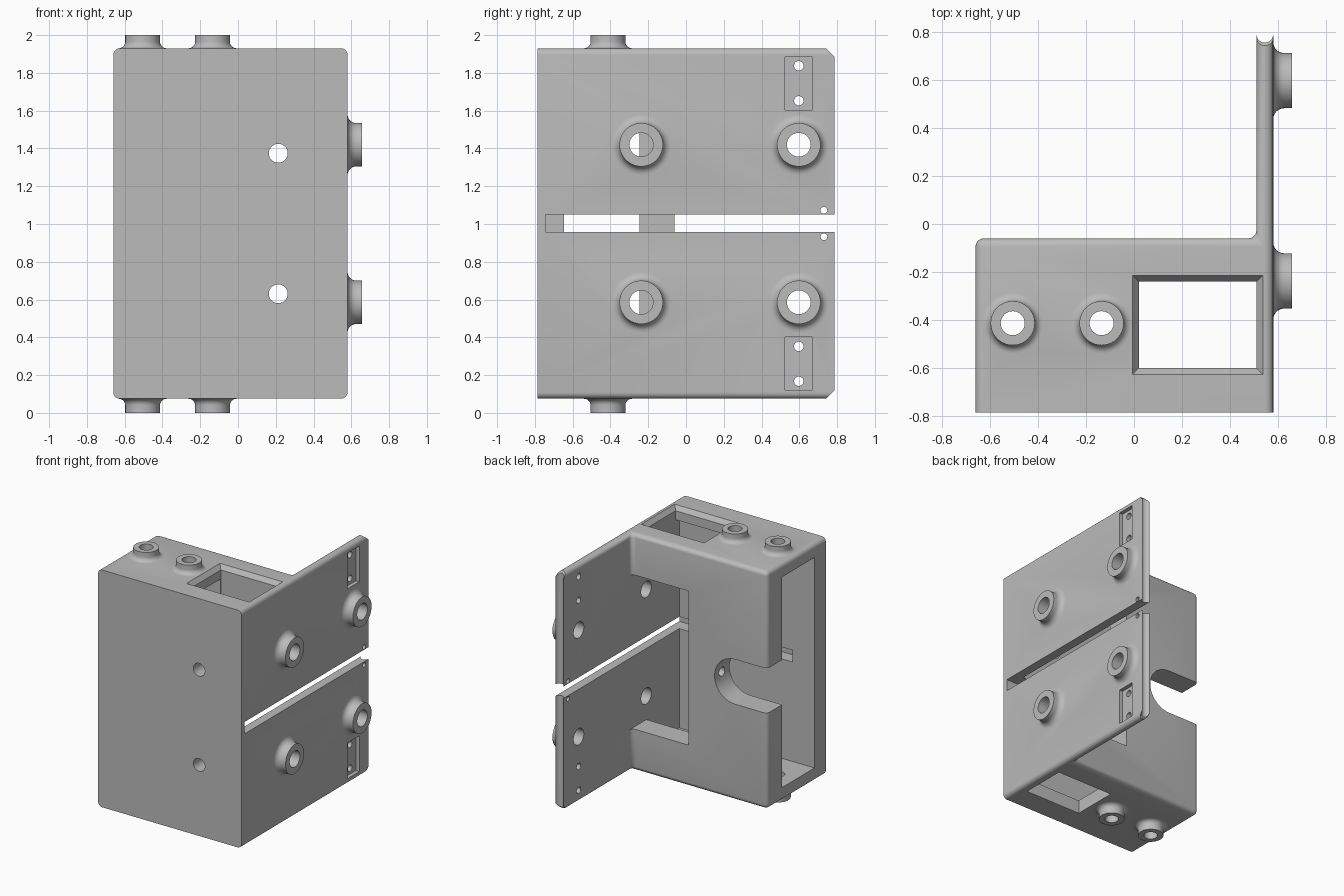
import bpy, bmesh, math
from mathutils import Matrix, Vector

cube = bpy.data.objects.get("Cube")
if cube:
    bpy.data.objects.remove(cube)

grey = bpy.data.materials.new("plain_grey")
grey.use_nodes = True
grey.diffuse_color = (0.5, 0.5, 0.5, 1)
grey.node_tree.nodes["Principled BSDF"].inputs["Base Color"].default_value = (0.5, 0.5, 0.5, 1)

BOTTOM, TOP = 0.075, 1.93
MID = (BOTTOM + TOP) / 2
LEFT, RIGHT, FRONT, BACK = -0.66, 0.58, -0.785, 0.785
PLATE_IN, WALL_BACK = 0.51, -0.06
AXES = {"x": Vector((1, 0, 0)), "-x": Vector((-1, 0, 0)), "y": Vector((0, 1, 0)),
        "z": Vector((0, 0, 1)), "-z": Vector((0, 0, -1))}


def finish(name, bm):
    bmesh.ops.recalc_face_normals(bm, faces=bm.faces[:])
    mesh = bpy.data.meshes.new(name)
    bm.to_mesh(mesh)
    bm.free()
    mesh.materials.append(grey)
    ob = bpy.data.objects.new(name, mesh)
    bpy.context.collection.objects.link(ob)
    return ob


def box(name, x, y, z, flare=0):
    """Box from ranges; flare widens the end at the top of z in x and y."""
    bm = bmesh.new()
    bmesh.ops.create_cube(bm, size=1)
    for v in bm.verts:
        grow = flare if v.co.z > 0 else 0
        v.co = [r[0] - (grow if i < 2 else 0) if c < 0 else r[1] + (grow if i < 2 else 0)
                for i, (c, r) in enumerate(zip(v.co, (x, y, z)))]
    return finish(name, bm)


def revolve(name, profile, base, axis, sides=40):
    """Closed turned solid: profile of (radius, height) pairs along an axis."""
    bm = bmesh.new()
    rings = []
    turn = AXES[axis].to_track_quat("Z", "Y").to_matrix().to_4x4()
    place = Matrix.Translation(base) @ turn
    for r, h in profile:
        rings.append([bm.verts.new(place @ Vector((r * math.cos(a), r * math.sin(a), h)))
                      for a in (2 * math.pi * i / sides for i in range(sides))])
    for low, high in zip(rings, rings[1:]):
        for i in range(sides):
            j = (i + 1) % sides
            bm.faces.new((low[i], low[j], high[j], high[i]))
    bm.faces.new(rings[0])
    bm.faces.new(rings[-1])
    return finish(name, bm)


def drill(base, axis, radius, depth):
    return revolve("drill", [(radius, 0), (radius, depth)], base, axis)


# L-shaped body with rounded rims
bm = bmesh.new()
outline = [(LEFT, FRONT), (RIGHT, FRONT), (RIGHT, BACK), (PLATE_IN, BACK),
           (PLATE_IN, WALL_BACK), (LEFT, WALL_BACK)]
face = bm.faces.new([bm.verts.new((x, y, BOTTOM)) for x, y in outline])
up = bmesh.ops.extrude_face_region(bm, geom=[face])["geom"]
bmesh.ops.translate(bm, vec=(0, 0, TOP - BOTTOM),
                    verts=[g for g in up if isinstance(g, bmesh.types.BMVert)])
bmesh.ops.recalc_face_normals(bm, faces=bm.faces[:])


def rounded(edge):
    a, b = (v.co for v in edge.verts)
    if abs(a.z - b.z) > 0.1:
        return abs(a.y - WALL_BACK) < 0.01
    return not (abs(a.y - b.y) < 0.01 and abs(abs(a.y) - BACK) < 0.01)


bmesh.ops.bevel(bm, geom=[e for e in bm.edges if rounded(e)], offset=0.034,
                segments=5, profile=0.5, affect="EDGES")
body = finish("bracket_body", bm)


def combine(tool, mode):
    mod = body.modifiers.new("cut", "BOOLEAN")
    mod.operation, mod.solver, mod.object = mode, "EXACT", tool
    bpy.context.view_layer.objects.active = body
    bpy.ops.object.modifier_apply(modifier=mod.name)
    bpy.data.objects.remove(tool)


def cut(tool):
    combine(tool, "DIFFERENCE")


# Main cavity, open on the left side, and the rear window
cut(box("cavity", (LEFT - 0.1, PLATE_IN), (-0.645, -0.245), (0.18, 1.825)))
cut(box("rear_window", (0.02, PLATE_IN), (-0.3, 0), (0.4, 1.605)))

# Top and bottom openings with flared lips
cut(box("opening", (0.02, PLATE_IN), (-0.6, -0.24), (0, 2)))
cut(box("top_lip", (0.02, PLATE_IN), (-0.6, -0.24), (TOP - 0.035, TOP + 0.005), 0.03))
cut(box("bottom_lip", (0.02, PLATE_IN), (-0.6, -0.24), (BOTTOM + 0.035, BOTTOM - 0.005), -0.0))
lip = box("bottom_lip", (0.02, PLATE_IN), (-0.6, -0.24), (-TOP, 0.035 - TOP), 0.03)
lip.data.transform(Matrix.Translation((0, 0, BOTTOM - 0.005 + 0.035 - TOP)) @ Matrix.Diagonal((1, 1, -1, 1)))
lip.data.flip_normals()
bpy.data.objects.remove(lip)

# U-shaped notch in the rear wall with a small blind hole at its tip
cut(drill((-0.38, -0.3, MID), "y", 0.175, 0.3))
cut(box("notch", (LEFT - 0.1, -0.38), (-0.3, 0), (MID - 0.175, MID + 0.175)))
cut(drill((-0.3, -0.15, MID), "x", 0.035, 0.2))

# Long slot in the side plate, and its groove inside the front wall
cut(box("slot", (0.45, 0.7), (-0.745, 0.9), (0.957, 1.05)))
cut(box("groove", (-0.47, 0.52), (-0.745, -0.6), (0.957, 1.05)))

# Turned bosses with a curved foot, then their bores
def boss(base, axis, radius, height, foot, bore):
    steps = [math.pi / 2 * i / 6 for i in range(7)]
    profile = [(radius + foot, -0.03)]
    profile += [(radius + foot * (1 - math.sin(a)), foot * (1 - math.cos(a))) for a in steps]
    profile.append((radius, height))
    combine(revolve("boss", profile, base, axis), "UNION")
    cut(drill(Vector(base) - AXES[axis] * 0.2, axis, bore, 0.4))


for x in (-0.505, -0.135):
    boss((x, -0.413, TOP), "z", 0.092, 0.07, 0.035, 0.05)
    boss((x, -0.413, BOTTOM), "-z", 0.092, 0.075, 0.035, 0.05)
for y in (-0.237, 0.597):
    for z in (MID - 0.417, MID + 0.417):
        boss((RIGHT, y, z), "x", 0.115, 0.077, 0.045, 0.063)

# Plate details, mirrored above and below the slot
for s in (-1, 1):
    cut(drill((0.4, 0.73, MID + s * 0.07), "x", 0.018, 0.3))
    ends = sorted((MID + s * 0.602, MID + s * 0.882))
    cut(box("recess", (0.55, 0.65), (0.525, 0.67), ends))
    for d in (0.65, 0.835):
        cut(drill((0.4, 0.597, MID + s * d), "x", 0.025, 0.3))
    # Clipped plate corner
    clip = box("clip", (-0.2, 0.2), (-0.03, 0.03), (-0.03, 0.03))
    clip.data.transform(Matrix.Translation((0.545, BACK, MID + s * (TOP - MID)))
                        @ Matrix.Rotation(math.pi / 4, 4, "X"))
    cut(clip)
    # Screw holes in the front wall
    cut(drill((0.213, -0.9, MID + s * 0.372), "y", 0.05, 0.4))

# Hollow groove down the plate's rear edge
cut(drill((0.545, BACK + 0.004, 0), "z", 0.034, 2))

bpy.ops.object.select_all(action="DESELECT")
body.select_set(True)
bpy.context.view_layer.objects.active = body
bpy.ops.object.shade_smooth_by_angle(angle=math.radians(32))
